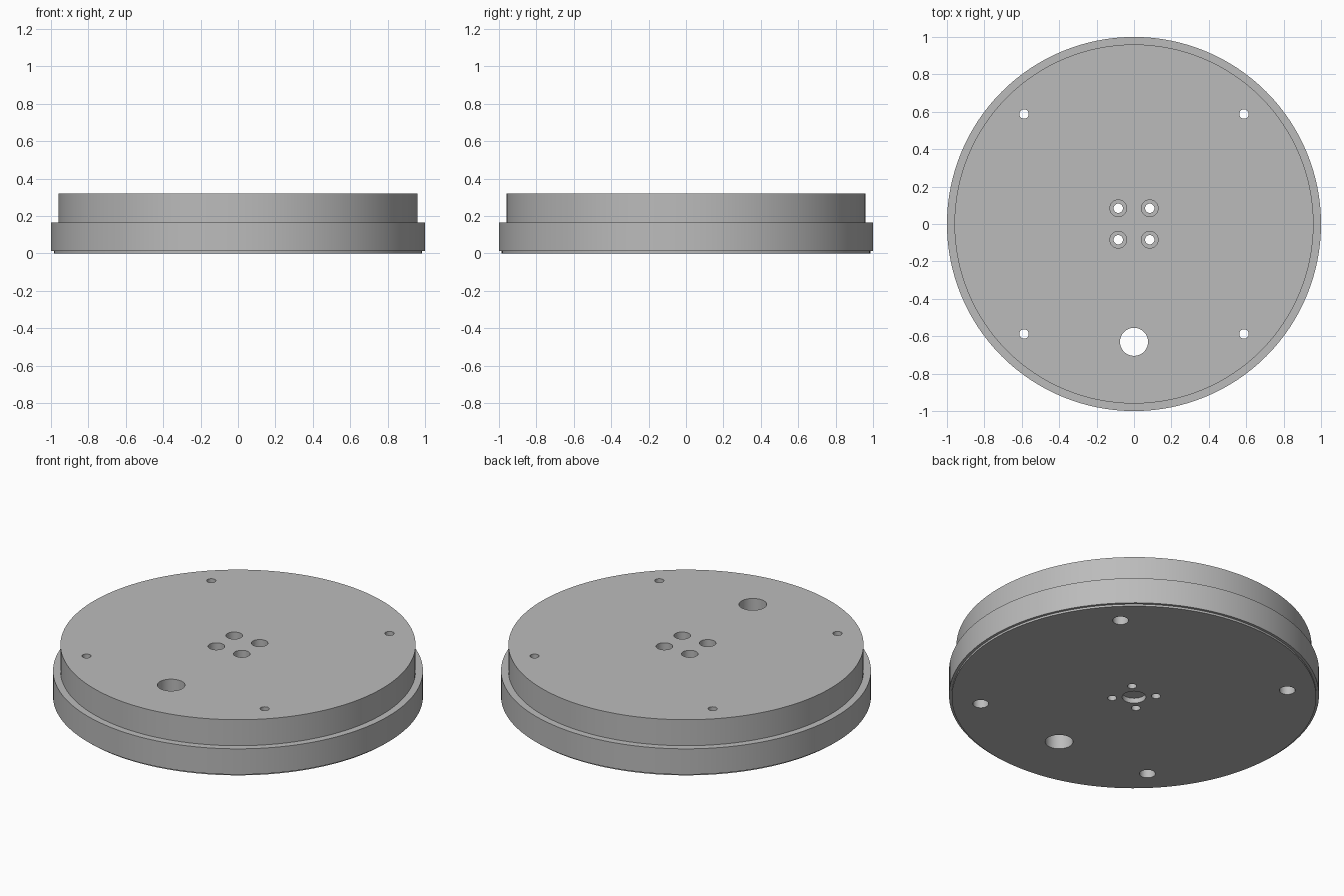
import bpy, bmesh, math

cube = bpy.data.objects.get("Cube")
if cube:
    bpy.data.objects.remove(cube, do_unlink=True)

HEIGHT = 0.32

grey = bpy.data.materials.new("satin grey")
grey.use_nodes = True
colour = (0.5, 0.5, 0.5, 1)
grey.diffuse_color = colour
grey.node_tree.nodes["Principled BSDF"].inputs["Base Color"].default_value = colour


def lathe(name, profile, centre=(0, 0), sides=64):
    """Closed solid of revolution from (radius, height) rings, capped at both ends."""
    bm = bmesh.new()
    rings = []
    for r, z in profile:
        rings.append([bm.verts.new((centre[0] + r * math.cos(math.tau * i / sides),
                                    centre[1] + r * math.sin(math.tau * i / sides), z))
                      for i in range(sides)])
    for low, high in zip(rings, rings[1:]):
        for i in range(sides):
            j = (i + 1) % sides
            bm.faces.new((low[i], low[j], high[j], high[i]))
    bm.faces.new(rings[0][::-1])
    bm.faces.new(rings[-1])
    mesh = bpy.data.meshes.new(name)
    bm.to_mesh(mesh)
    bm.free()
    obj = bpy.data.objects.new(name, mesh)
    bpy.context.collection.objects.link(obj)
    mesh.materials.append(grey)
    return obj


# Stepped disc: foot lip, wide flange, narrower upper drum
disc = lathe("stepped_disc", [(0.985, 0), (0.985, 0.012), (1, 0.012), (1, 0.165),
                              (0.96, 0.165), (0.96, HEIGHT)], sides=128)

# Hole cutters: cable hole and shallow centre recess underneath
top, bottom = HEIGHT + 0.05, -0.05
cutters = [lathe("cable_hole_cutter", [(0.075, bottom), (0.075, top)], (0, -0.63)),
           lathe("centre_recess_cutter", [(0.064, bottom), (0.064, 0.03)])]

# Four rim holes counterbored below, four hub holes counterbored above
for sx in (-1, 1):
    for sy in (-1, 1):
        cutters.append(lathe("rim_hole_cutter",
                             [(0.043, bottom), (0.043, 0.16), (0.025, 0.16), (0.025, top)],
                             (0.588 * sx, 0.588 * sy), 32))
        cutters.append(lathe("hub_hole_cutter",
                             [(0.025, bottom), (0.025, 0.16), (0.045, 0.16), (0.045, top)],
                             (0.084 * sx, 0.084 * sy), 32))

# Cut every hole, then remove the cutters
bpy.context.view_layer.objects.active = disc
for cutter in cutters:
    mod = disc.modifiers.new("hole", "BOOLEAN")
    mod.operation = "DIFFERENCE"
    mod.solver = "EXACT"
    mod.object = cutter
    cutter.hide_render = True
    bpy.ops.object.modifier_apply(modifier=mod.name)
    bpy.data.objects.remove(cutter, do_unlink=True)

# Smooth round walls, crisp rims
bpy.ops.object.select_all(action="DESELECT")
disc.select_set(True)
bpy.ops.object.shade_smooth_by_angle(angle=math.radians(30))
